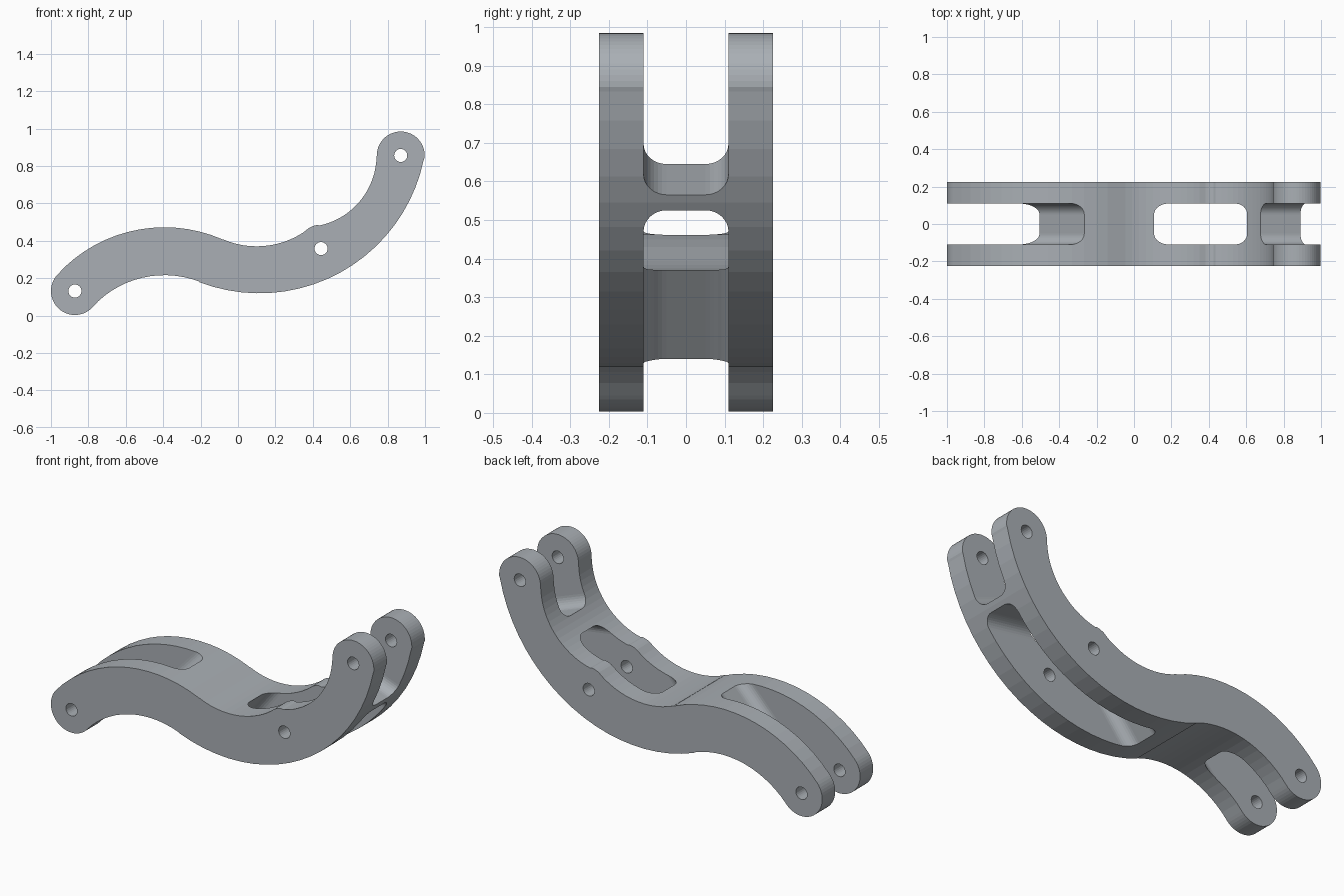
import bpy
import bmesh
from math import radians, cos, sin, ceil
from mathutils import Vector

if "Cube" in bpy.data.objects:
    bpy.data.objects.remove(bpy.data.objects["Cube"], do_unlink=True)

# Colour
metal = bpy.data.materials.new("blue_grey_metal")
metal.use_nodes = True
metal.diffuse_color = (0.40, 0.43, 0.46, 1)
metal.node_tree.nodes["Principled BSDF"].inputs["Base Color"].default_value = (0.40, 0.43, 0.46, 1)

HALF_WIDTH = 0.225
SLOT_HALF = 0.11
LEFT_PIN, MID_PIN, RIGHT_PIN = (-0.872, 0.131), (0.444, 0.358), (0.87, 0.856)
BOSS = 0.128
ARCH = (-0.393, -0.304)      # centre of the left arch
SWEEP = (0.115, 1.016)       # centre of the lower right sweep


def arc(centre, radius, start, end, step=5):
    """Points along an arc in the xz plane, angles in degrees."""
    n = max(2, ceil(abs(end - start) / step))
    angles = [radians(start + (end - start) * i / n) for i in range(n + 1)]
    return [(centre[0] + radius * cos(a), centre[1] + radius * sin(a)) for a in angles]


def prism(name, profile, half, fillet=0.0):
    """Extrude an xz profile along y; fillet rounds the sides of its first edge."""
    bm = bmesh.new()
    front = [bm.verts.new((x, -half, z)) for x, z in profile]
    back = [bm.verts.new((x, half, z)) for x, z in profile]
    bm.faces.new(front)
    bm.faces.new(back[::-1])
    n = len(profile)
    for i in range(n):
        j = (i + 1) % n
        bm.faces.new((front[j], front[i], back[i], back[j]))
    bmesh.ops.recalc_face_normals(bm, faces=bm.faces)
    if fillet:
        walls = [(0, 1)] if n == 4 else [(0, 1), (2, 3)]
        edges = [bm.edges.get((side[a], side[b])) for a, b in walls for side in (front, back)]
        bmesh.ops.bevel(bm, geom=edges, offset=fillet, segments=8, profile=0.5, affect='EDGES')
    mesh = bpy.data.meshes.new(name)
    bm.to_mesh(mesh)
    bm.free()
    obj = bpy.data.objects.new(name, mesh)
    bpy.context.collection.objects.link(obj)
    return obj


def wall(a, b, extra=0.5):
    """Lengthen the end wall a-b past both surfaces of the arm."""
    a, b = Vector(a), Vector(b)
    d = (b - a) * extra
    return [tuple(a - d), tuple(b + d)]


# S-shaped arm outline
outline = (
    arc(LEFT_PIN, BOSS, 137.8, 317.8, 7)
    + arc(ARCH, 0.52, 137.8, 69)[1:]
    + arc(SWEEP, 0.897, 249, 348.2)
    + arc(RIGHT_PIN, BOSS, -11.8, 180, 7)[1:]
    + arc((0.356, 0.858), 0.385, 0, -78)[1:]
    + arc(MID_PIN, BOSS, 99, 119, 7)
    + arc((0.1, 0.824), 0.454, -52, -113.6)[1:]
    + arc(ARCH, 0.776, 66.4, 137.8)[:-1]
)
arm = prism("curved_arm", outline, HALF_WIDTH)
arm.data.materials.append(metal)

# Fork slots at both ends and the window between them
left_slot = wall((-0.5, 0.209), (-0.265, 0.462), 1.0) + [(-1.2, 0.8), (-1.2, -0.2)]
right_slot = wall((0.676, 0.645), (0.89, 0.565)) + [(1.2, 1.2), (0.5, 1.2)]
window = (wall((-0.075, 0.14), (0.11, 0.374)) + wall((0.605, 0.565), (0.865, 0.525))
          + [(0.97, 0.0)])
cutters = [
    prism("left_slot_cutter", left_slot, SLOT_HALF, 0.06),
    prism("right_slot_cutter", right_slot, SLOT_HALF, 0.06),
    prism("window_cutter", window, SLOT_HALF, 0.06),
]

# Pin holes
for label, pin in (("left", LEFT_PIN), ("middle", MID_PIN), ("right", RIGHT_PIN)):
    cutters.append(prism(label + "_pin_cutter", arc(pin, 0.035, 0, 360, 15)[:-1], 0.4))

for cutter in cutters:
    cutter.hide_render = True
    mod = arm.modifiers.new(cutter.name, 'BOOLEAN')
    mod.operation = 'DIFFERENCE'
    mod.solver = 'EXACT'
    mod.object = cutter

# Bake the cuts and remove the cutters
bpy.context.view_layer.update()
graph = bpy.context.evaluated_depsgraph_get()
baked = bpy.data.meshes.new_from_object(arm.evaluated_get(graph))
arm.modifiers.clear()
arm.data = baked
for cutter in cutters:
    bpy.data.objects.remove(cutter, do_unlink=True)
baked.materials.clear()
baked.materials.append(metal)
for poly in baked.polygons:
    poly.material_index = 0
    poly.use_smooth = False
